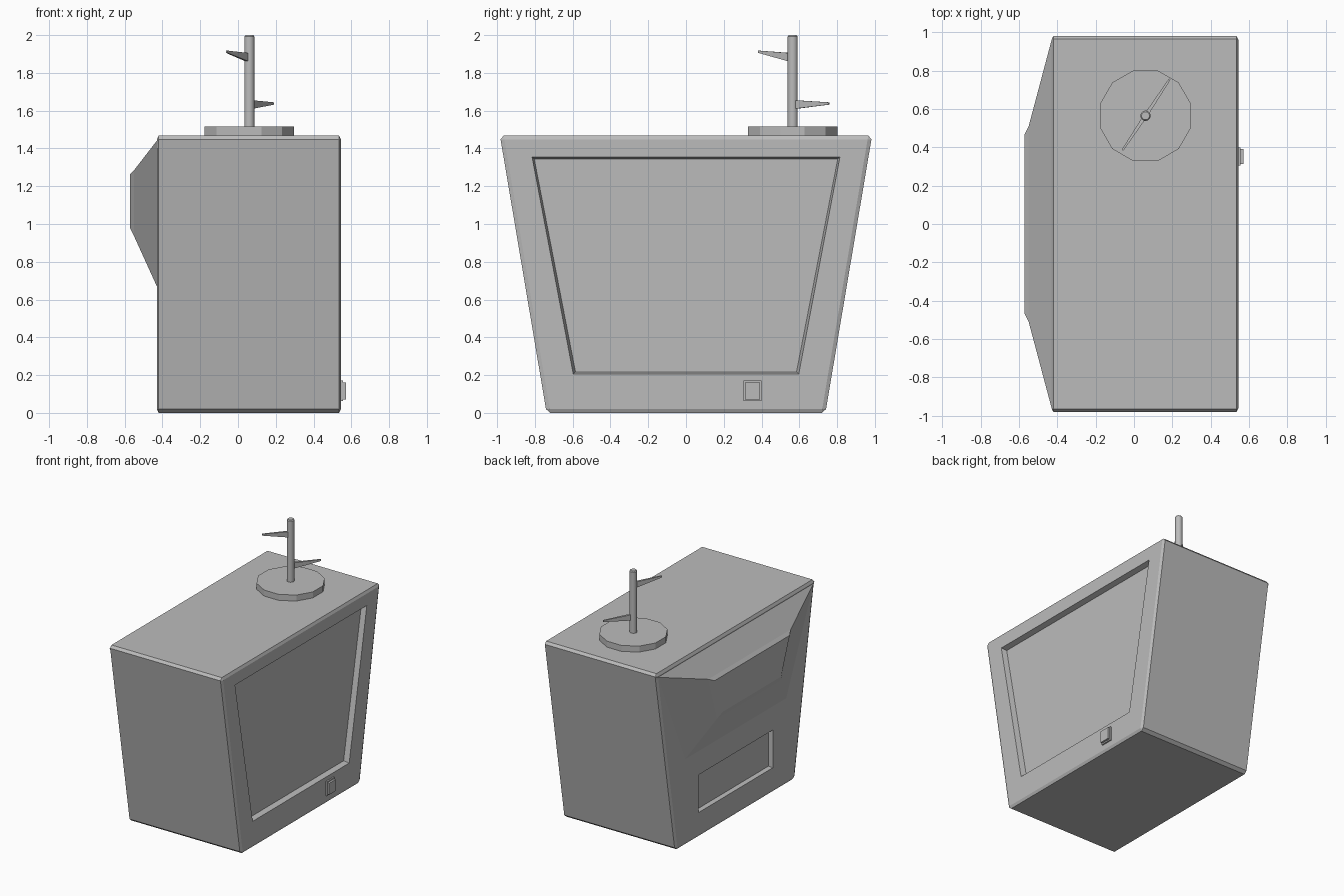
import bpy, bmesh, math
from mathutils import Vector

cube = bpy.data.objects.get("Cube")
if cube:
    bpy.data.objects.remove(cube, do_unlink=True)

grey = bpy.data.materials.new("plain_grey")
grey.use_nodes = True
colour = (0.5, 0.5, 0.5, 1)
grey.diffuse_color = colour
grey.node_tree.nodes["Principled BSDF"].inputs["Base Color"].default_value = colour


def finish(name, bm):
    bmesh.ops.recalc_face_normals(bm, faces=bm.faces[:])
    mesh = bpy.data.meshes.new(name)
    bm.to_mesh(mesh)
    bm.free()
    mesh.materials.append(grey)
    obj = bpy.data.objects.new(name, mesh)
    bpy.context.collection.objects.link(obj)
    return obj


def loft(rings):
    """Closed solid skinned through rings of equal point count."""
    bm = bmesh.new()
    rows = [[bm.verts.new(p) for p in ring] for ring in rings]
    n = len(rows[0])
    for a, b in zip(rows, rows[1:]):
        for i in range(n):
            j = (i + 1) % n
            bm.faces.new((a[i], a[j], b[j], b[i]))
    bm.faces.new(rows[0])
    bm.faces.new(rows[-1])
    bmesh.ops.recalc_face_normals(bm, faces=bm.faces[:])
    return bm


def trapezoid(x, low_y, low_z, high_y, high_z, centre=0):
    return [Vector((x, centre + y, z)) for y, z in
            ((-low_y, low_z), (low_y, low_z), (high_y, high_z), (-high_y, high_z))]


def snap(face, corners):
    for v in face.verts:
        v.co = min(corners, key=lambda c: (c - v.co).length)


def recess(bm, side, outline, floor):
    """Sink a panel into the large face pointing along side * x."""
    face = max((f for f in bm.faces if f.normal.x * side > 0.9), key=lambda f: f.calc_area())
    for corners in (outline, floor):
        bmesh.ops.inset_individual(bm, faces=[face], thickness=0.01)
        snap(face, corners)
    bm.normal_update()


# Cabinet: tapered box, edges chamfered more in y and z than in x
bm = loft([trapezoid(x * 2, 0.738, 0, 0.985, 1.468) for x in (-0.43, 0.545)])
bmesh.ops.bevel(bm, geom=bm.edges[:], offset=0.02, segments=1, affect='EDGES')
bmesh.ops.scale(bm, vec=(0.5, 1, 1), verts=bm.verts[:])
bm.normal_update()
# Screen recess and rear hatch recess
recess(bm, 1, trapezoid(0.545, 0.597, 0.205, 0.815, 1.355),
       trapezoid(0.505, 0.585, 0.217, 0.803, 1.343))
recess(bm, -1, trapezoid(-0.43, 0.46, 0.19, 0.46, 0.485),
       trapezoid(-0.395, 0.455, 0.195, 0.455, 0.48))
finish("cabinet", bm)

# Tube housing bulging from the back
finish("rear_housing", loft([
    trapezoid(-0.425, 0.635, 0.66, 0.98, 1.447),
    trapezoid(-0.55, 0.40, 0.935, 0.51, 1.285),
    trapezoid(-0.572, 0.36, 0.98, 0.465, 1.262)]))

# Power button in two steps
finish("button_base", loft([trapezoid(x, 0.047, 0.062, 0.047, 0.172, 0.352) for x in (0.54, 0.556)]))
finish("button_cap", loft([trapezoid(x, 0.04, 0.072, 0.04, 0.162, 0.352) for x in (0.55, 0.571)]))

# Aerial: round base, pole and two tapered prongs
AX, AY = 0.06, 0.565


def circle(radius, z, sides):
    return [(AX + radius * math.cos((i + 0.5) * math.tau / sides),
             AY + radius * math.sin((i + 0.5) * math.tau / sides), z) for i in range(sides)]


finish("aerial_base", loft([circle(0.245, 1.465, 12), circle(0.245, 1.515, 12)]))
pole = finish("aerial_pole", loft([circle(0.027, 1.5, 16), circle(0.027, 1.993, 16),
                                   circle(0.021, 2.0, 16)]))
for p in pole.data.polygons:
    p.use_smooth = len(p.vertices) == 4 and abs(p.normal.z) < 0.1


def prong(name, tip, base_z):
    start = Vector((AX, AY, base_z))
    end = Vector(tip)
    run = end - start
    across = Vector((-run.y, run.x, 0)).normalized()
    rings = []
    for centre, wide, tall in ((start, 0.010, 0.024), (end, 0.005, 0.006)):
        rings.append([centre + across * wide * a + Vector((0, 0, tall * b))
                      for a, b in ((-1, -1), (1, -1), (1, 1), (-1, 1))])
    finish(name, loft(rings))


prong("upper_prong", (-0.06, 0.385, 1.912), 1.88)
prong("lower_prong", (0.187, 0.757, 1.638), 1.632)
